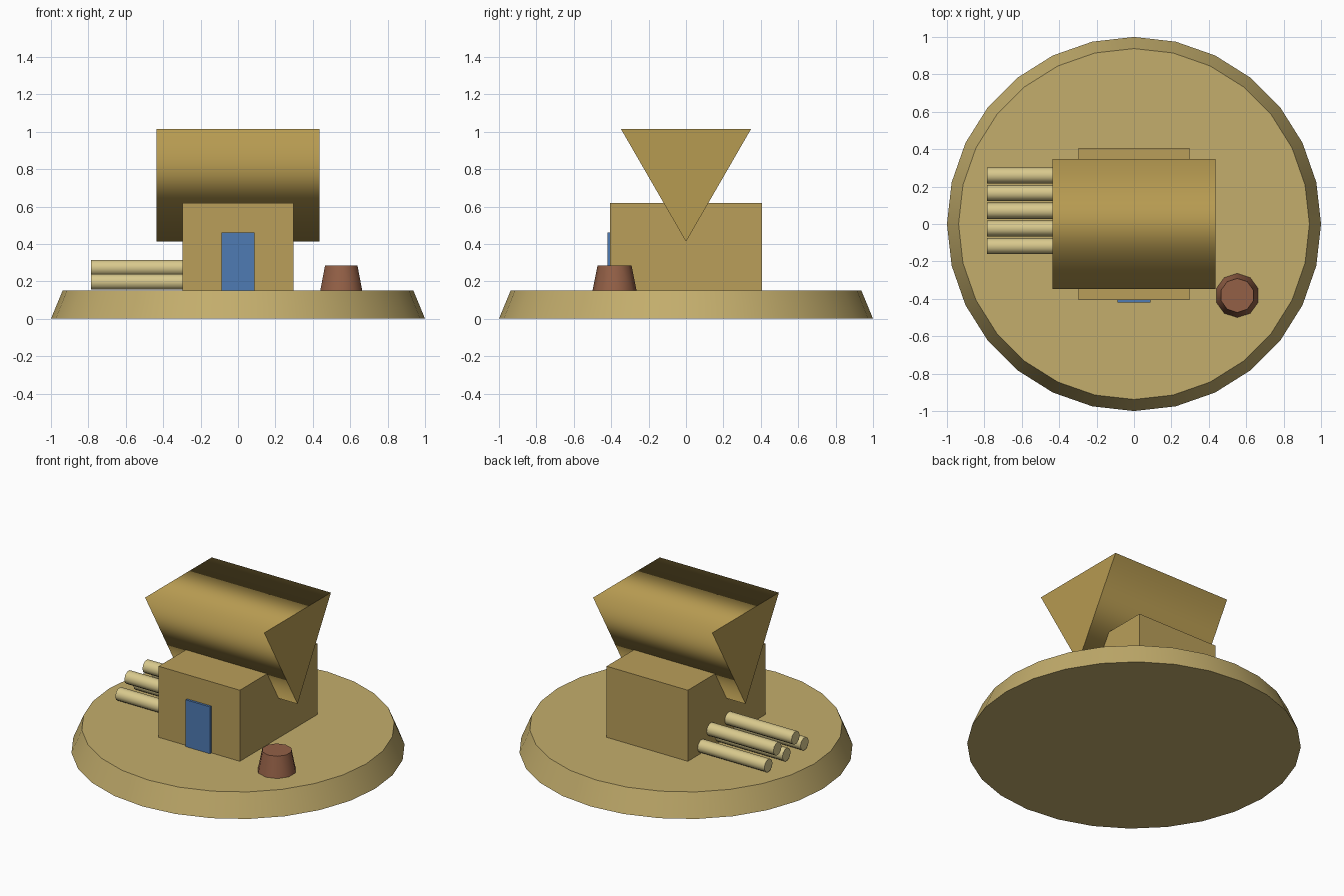
import bpy
from math import radians

if "Cube" in bpy.data.objects:
    bpy.data.objects.remove(bpy.data.objects["Cube"])


def material(name, rgb):
    m = bpy.data.materials.new(name)
    m.diffuse_color = [(c / 255) ** 2.2 for c in rgb] + [1]
    m.use_nodes = True
    m.node_tree.nodes["Principled BSDF"].inputs["Base Color"].default_value = m.diffuse_color
    return m


SAND = material("sand", (194, 172, 108))
WALL = material("wall_clay", (184, 157, 90))
ROOF = material("roof_thatch", (181, 153, 82))
BLUE = material("door_blue", (80, 122, 178))
POT = material("pot_clay", (146, 96, 72))
WOOD = material("pale_wood", (216, 200, 140))


def cone(name, mat, sides, r1, r2, depth, loc, rot=(0, 0, 0)):
    """Prism or frustum with smooth sides and flat end caps."""
    bpy.ops.mesh.primitive_cone_add(
        vertices=sides, radius1=r1, radius2=r2, depth=depth, location=loc,
        rotation=[radians(a) for a in rot])
    ob = bpy.context.object
    ob.name = name
    ob.data.materials.append(mat)
    for p in ob.data.polygons:
        p.use_smooth = abs(p.normal.z) < 0.9
    return ob


def box(name, mat, size, loc):
    bpy.ops.mesh.primitive_cube_add(size=1, location=loc)
    ob = bpy.context.object
    ob.name = name
    ob.scale = size
    bpy.ops.object.transform_apply(location=False, rotation=False, scale=True)
    ob.data.materials.append(mat)
    return ob


# Round ground plate
cone("ground_base", SAND, 28, 1.0, 0.938, 0.15, (0, 0, 0.075))

# House body and door
box("house_walls", WALL, (0.594, 0.81, 0.47), (0, 0, 0.385))
box("door", BLUE, (0.178, 0.03, 0.31), (0, -0.405, 0.305))

# Triangular roof prism, point facing down
cone("roof", ROOF, 3, 0.402, 0.402, 0.872, (0, 0, 0.814), (-90, 0, -90))

# Clay pot
cone("pot", POT, 10, 0.118, 0.091, 0.135, (0.552, -0.382, 0.2175))

# Stacked logs: three below, two above
for i in range(5):
    cone(f"log_{i + 1}", WOOD, 10, 0.043, 0.043, 0.57,
         (-0.5, 0.26 - i * 0.0945, 0.197 + (i % 2) * 0.075), (0, 90, 0))
